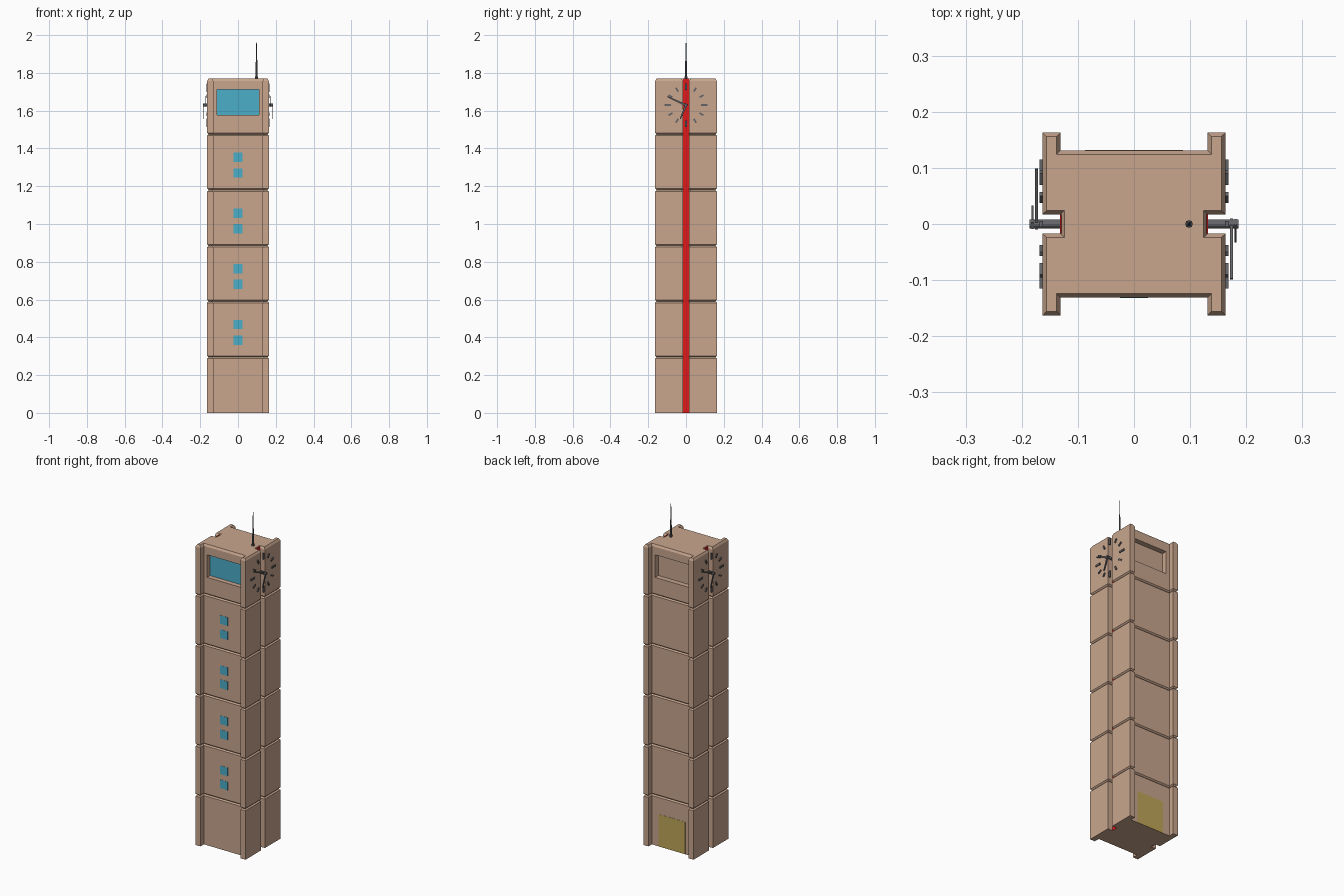
import bpy, bmesh, math
from mathutils import Matrix, Vector

if "Cube" in bpy.data.objects:
    bpy.data.objects.remove(bpy.data.objects["Cube"])

A, B, S = 0.163, 0.131, 0.017      # outer half size, core half size, slot half width
TOP, SEG, CH = 1.77, 0.295, 0.007  # roof height, storey height, groove chamfer
CLOCK_Z = 1.629


def material(name, rgb):
    m = bpy.data.materials.new(name)
    m.diffuse_color = (*rgb, 1)
    m.use_nodes = True
    m.node_tree.nodes["Principled BSDF"].inputs["Base Color"].default_value = m.diffuse_color
    return m


STONE = material("stone", (0.58, 0.38, 0.27))
GLASS = material("glass", (0.07, 0.42, 0.58))
RED = material("red", (0.75, 0.01, 0.01))
YELLOW = material("yellow", (0.52, 0.38, 0.10))
DARK = material("dark_metal", (0.13, 0.13, 0.14))


def finish(name, bm, mat=None):
    bmesh.ops.recalc_face_normals(bm, faces=bm.faces[:])
    me = bpy.data.meshes.new(name)
    bm.to_mesh(me)
    bm.free()
    ob = bpy.data.objects.new(name, me)
    bpy.context.collection.objects.link(ob)
    if mat:
        me.materials.append(mat)
    return ob


def add_box(bm, lo, hi, matrix=Matrix()):
    lo, hi = Vector(lo), Vector(hi)
    size = Matrix.Diagonal((*(hi - lo), 1))
    bmesh.ops.create_cube(bm, size=1, matrix=matrix @ Matrix.Translation((lo + hi) / 2) @ size)


def box(name, lo, hi, mat=None):
    bm = bmesh.new()
    add_box(bm, lo, hi)
    return finish(name, bm, mat)


def outline(d):
    """H-shaped plan, inset by d."""
    q = [(B - d, S + d), (A - d, S + d), (A - d, A - d), (B + d, A - d), (B + d, B - d)]
    half = q + [(-x, y) for x, y in reversed(q)]
    return half + [(-x, -y) for x, y in half]


# Tower: plan lofted upward with a chamfered groove at every storey
levels = [(0, 0)]
for i in range(1, 6):
    levels += [(i * SEG - CH, 0), (i * SEG, CH), (i * SEG + CH, 0)]
levels += [(TOP - 0.012, 0), (TOP, CH)]
bm = bmesh.new()
rings = [[bm.verts.new((x, y, z)) for x, y in outline(d)] for z, d in levels]
for r0, r1 in zip(rings, rings[1:]):
    n = len(r0)
    for i in range(n):
        j = (i + 1) % n
        bm.faces.new((r0[i], r0[j], r1[j], r1[i]))
bm.faces.new(rings[0][::-1])
bm.faces.new(rings[-1])
tower = finish("tower", bm, STONE)

# Recessed openings at the top, front and back
for s in (-1, 1):
    y0, y1 = sorted((s * 0.101, s * 0.2))
    cutter = box("recess_cutter", (-0.11, y0, 1.578), (0.11, y1, 1.711), STONE)
    cutter.hide_render = True
    mod = tower.modifiers.new("recess", 'BOOLEAN')
    mod.operation, mod.solver, mod.object = 'DIFFERENCE', 'EXACT', cutter
    bpy.context.view_layer.objects.active = tower
    bpy.ops.object.modifier_apply(modifier=mod.name)
    bpy.data.objects.remove(cutter)

# Large front window, small windows and back door
box("top_window", (-0.11, -0.103, 1.578), (0.11, -0.1, 1.711), GLASS)
bm = bmesh.new()
for i in range(4):
    for z in (0.385, 0.468):
        z += i * SEG
        add_box(bm, (-0.025, -B - 0.001, z - 0.025), (0.025, -B + 0.002, z + 0.025))
finish("small_windows", bm, GLASS)
box("back_door", (-0.0875, B - 0.002, 0), (0.0875, B + 0.001, 0.19), YELLOW)


def hand(bm, x0, x1, dy, dz, w):
    """Tapered clock hand pointing towards (dy, dz), with a short tail."""
    d = Vector((0, dy, dz))
    side = Vector((0, -dz, dy)).normalized()
    c = Vector((0, 0, CLOCK_Z))
    tail = c - d.normalized() * 0.008
    pts = [tail - side * w, tail + side * w, c + d + side * w * 0.5, c + d - side * w * 0.5]
    v = [[bm.verts.new(p + Vector((x, 0, 0))) for p in pts] for x in (x0, x1)]
    bm.faces.new(v[0])
    bm.faces.new(v[1])
    for i in range(4):
        j = (i + 1) % 4
        bm.faces.new((v[0][i], v[0][j], v[1][j], v[1][i]))


# Each side: red strip in the slot and a clock, turned half round for the left
for side, turn in (("right", 0), ("left", math.pi)):
    rot = Matrix.Rotation(turn, 4, 'Z')
    strip = box(side + "_strip", (B - 0.002, -S, 0), (B + 0.001, S, TOP - 0.001), RED)
    bm = bmesh.new()
    for i in range(12):
        big = i % 3 == 0
        r0, r1, w = (0.08, 0.115, 0.0055) if big else (0.083, 0.107, 0.0045)
        m = Matrix.Translation((0, 0, CLOCK_Z)) @ Matrix.Rotation(i * math.pi / 6, 4, 'X')
        add_box(bm, (A - 0.001, -w, r0), (A + 0.005, w, r1), m)
    marks = finish(side + "_clock_marks", bm, DARK)
    bm = bmesh.new()
    hand(bm, 0.171, 0.176, -0.098, 0.045, 0.006)
    hand(bm, 0.179, 0.183, -0.03, -0.072, 0.006)
    hands = finish(side + "_clock_hands", bm, DARK)
    bm = bmesh.new()
    m = Matrix.Translation((0.1575, 0, CLOCK_Z)) @ Matrix.Rotation(math.pi / 2, 4, 'Y')
    bmesh.ops.create_cone(bm, cap_ends=True, segments=12, radius1=0.008, radius2=0.008,
                          depth=0.057, matrix=m)
    shaft = finish(side + "_clock_shaft", bm, DARK)
    for ob in (strip, marks, hands, shaft):
        ob.data.transform(rot)

# Roof antenna: stepped, tapering mast
bm = bmesh.new()
for z0, z1, r0, r1 in ((TOP - 0.002, 1.782, 0.007, 0.007), (1.782, 1.9, 0.005, 0.0035),
                       (1.9, 2.0, 0.0025, 0.0005)):
    bmesh.ops.create_cone(bm, cap_ends=True, segments=8, radius1=r0, radius2=r1, depth=z1 - z0,
                          matrix=Matrix.Translation((0.098, 0, (z0 + z1) / 2)))
finish("antenna", bm, DARK)
